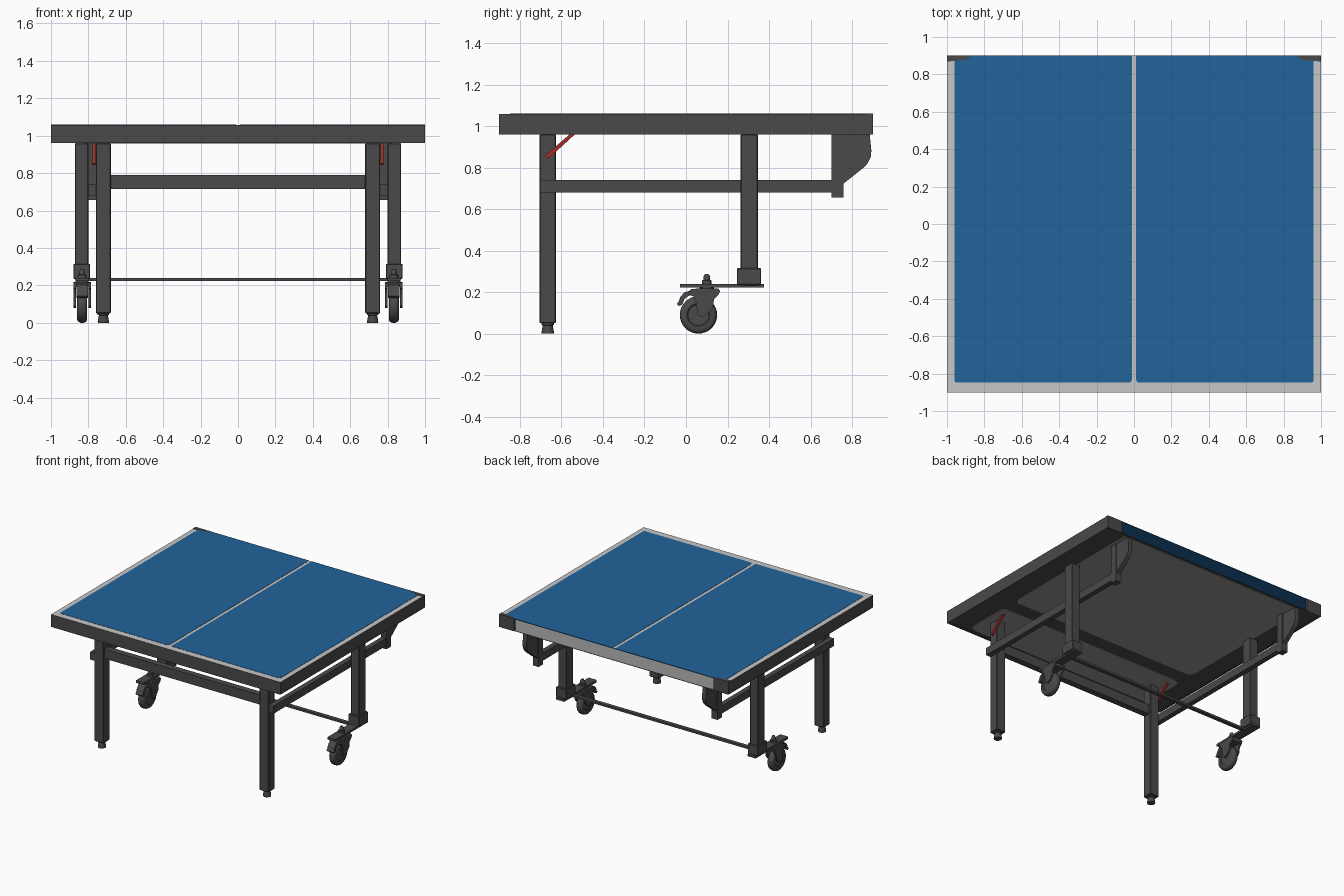
import bpy, bmesh, math
from mathutils import Matrix, Vector

if "Cube" in bpy.data.objects:
    bpy.data.objects.remove(bpy.data.objects["Cube"])


def mat(name, rgb):
    m = bpy.data.materials.new(name)
    m.diffuse_color = (*rgb, 1)
    m.use_nodes = True
    m.node_tree.nodes["Principled BSDF"].inputs["Base Color"].default_value = m.diffuse_color
    return m


DARK = mat("dark grey metal", (0.068, 0.068, 0.068))
BLUE = mat("blue playing surface", (0.016, 0.125, 0.33))
WHITE = mat("white lines", (0.58, 0.57, 0.57))
GREY = mat("mid grey board", (0.30, 0.30, 0.30))
RED = mat("red lever", (0.37, 0.026, 0.02))


def finish(name, bm, mats, mirror=False, smooth=False, rule=None):
    bmesh.ops.recalc_face_normals(bm, faces=bm.faces)
    if rule:
        bm.normal_update()
        for f in bm.faces:
            f.material_index = rule(f.normal)
    me = bpy.data.meshes.new(name)
    bm.to_mesh(me)
    bm.free()
    for m in mats:
        me.materials.append(m)
    ob = bpy.data.objects.new(name, me)
    bpy.context.collection.objects.link(ob)
    if mirror:
        ob.modifiers.new("mirror", 'MIRROR').use_clip = False
    if smooth:
        bpy.ops.object.select_all(action='DESELECT')
        ob.select_set(True)
        bpy.context.view_layer.objects.active = ob
        bpy.ops.object.shade_smooth_by_angle(angle=math.radians(40))
    return ob


def box(name, x, y, z, m=DARK, mirror=False, bevel=0, rule=None):
    bm = bmesh.new()
    bmesh.ops.create_cube(bm, size=1)
    for v in bm.verts:
        v.co = Vector([a + (b - a) * (c + 0.5) for (a, b), c in zip((x, y, z), v.co)])
    if bevel:
        bmesh.ops.bevel(bm, geom=bm.edges[:], offset=bevel, segments=1, affect='EDGES')
    return finish(name, bm, m if isinstance(m, list) else [m], mirror, rule=rule)


def prism(name, pts, lo, hi, axis, m=DARK, mirror=False):
    """Extrude an outline: axis 0 takes (y, z) points, axis 2 takes (x, y)."""
    bm = bmesh.new()
    place = (lambda p, h: (h, p[0], p[1])) if axis == 0 else (lambda p, h: (p[0], p[1], h))
    f = bm.faces.new([bm.verts.new(place(p, lo)) for p in pts])
    ext = bmesh.ops.extrude_face_region(bm, geom=[f])
    off = Vector(place((0, 0), hi - lo))
    bmesh.ops.translate(bm, vec=off, verts=[v for v in ext['geom'] if isinstance(v, bmesh.types.BMVert)])
    return finish(name, bm, [m], mirror)


def rounded(x0, x1, y0, y1, rf, rb=0):
    """Rectangle outline with rounded front corners and optional rounded back ones."""
    pts = []
    for cx, cy, r, a in ((x0, y0, rf, 180), (x1, y0, rf, 270), (x1, y1, rb, 0), (x0, y1, rb, 90)):
        if not r:
            pts.append((cx, cy))
            continue
        ox = cx + r if cx == x0 else cx - r
        oy = cy + r if cy == y0 else cy - r
        for i in range(5):
            t = math.radians(a + i * 22.5)
            pts.append((ox + r * math.cos(t), oy + r * math.sin(t)))
    return pts


def lathe(name, prof, centre, axis='Z', n=24, mirror=True):
    """Spin (radius, height) points about an axis through centre."""
    bm = bmesh.new()
    vs = [bm.verts.new((r, 0, h)) for r, h in prof]
    edges = [bm.edges.new(p) for p in zip(vs, vs[1:])]
    bmesh.ops.spin(bm, geom=vs + edges, cent=(0, 0, 0), axis=(0, 0, 1),
                   angle=math.tau, steps=n, use_duplicate=False)
    bmesh.ops.remove_doubles(bm, verts=bm.verts, dist=1e-5)
    rot = Matrix.Rotation(math.pi / 2, 4, 'Y') if axis == 'X' else Matrix()
    bm.transform(Matrix.Translation(centre) @ rot)
    return finish(name, bm, [DARK], mirror, smooth=True)


# Table top: thin sheet (white above, blue beneath) and two blue halves
box("top_sheet", (-1, 1), (-0.9, 0.9), (1.055, 1.058), [WHITE, BLUE, DARK],
    rule=lambda n: 0 if n.z > 0.5 else 1 if n.z < -0.5 or n.y > 0.5 else 2)
prism("blue_half", rounded(0.012, 0.96, -0.848, 0.9, 0.015), 1.057, 1.06, 2, BLUE, True)

# Apron around three sides, short returns at the open back
box("side_apron", (0.98, 1), (-0.9, 0.9), (0.96, 1.055), mirror=True)
box("front_apron", (-0.98, 0.98), (-0.9, -0.88), (0.96, 1.055))
box("back_return", (0.87, 0.98), (0.88, 0.9), (0.96, 1.055), mirror=True)
prism("corner_cap", [(1, 0.9), (0.865, 0.9), (0.9, 0.878), (1, 0.868)], 1.0565, 1.061, 2, DARK, True)

# Underside board with two rounded panels
box("under_board", (-0.98, 0.98), (-0.88, 0.9), (0.962, 0.965), [DARK, GREY],
    rule=lambda n: 1 if n.z > 0.5 else 0)
prism("under_panel_back", rounded(-0.83, 0.83, -0.35, 0.88, 0.05, 0.02), 0.958, 0.962, 2, GREY)
prism("under_panel_front", rounded(-0.83, 0.83, -0.85, -0.47, 0.05, 0.05), 0.958, 0.962, 2, GREY)

# Front legs, feet and cross rail
box("front_leg", (0.68, 0.76), (-0.705, -0.627), (0.05, 0.96), mirror=True, bevel=0.004)
lathe("front_foot", [(0, 0), (0.029, 0), (0.03, 0.006), (0.024, 0.04), (0.03, 0.042),
                     (0.03, 0.052), (0, 0.052)], (0.72, -0.666, 0), n=16)
box("front_rail", (-0.68, 0.68), (-0.69, -0.64), (0.715, 0.79))

# Side rails, rear posts and curved corner brackets
box("side_rail", (0.76, 0.80), (-0.70, 0.70), (0.68, 0.74), mirror=True)
box("rear_post", (0.755, 0.805), (0.70, 0.758), (0.655, 0.96), mirror=True)
prism("rear_bracket", [(0.758, 0.96), (0.885, 0.96), (0.893, 0.88), (0.89, 0.85), (0.875, 0.82),
                       (0.85, 0.795), (0.758, 0.722)], 0.765, 0.80, 0, DARK, True)

# Rear legs on sleeves, wheel plates and thin tie bar
box("rear_leg", (0.80, 0.872), (0.263, 0.347), (0.23, 0.96), mirror=True, bevel=0.004)
box("rear_leg_sleeve", (0.79, 0.88), (0.245, 0.362), (0.235, 0.315), mirror=True, bevel=0.003)
box("wheel_plate", (0.80, 0.87), (-0.03, 0.375), (0.222, 0.24), mirror=True)
box("tie_bar", (-0.80, 0.80), (0.25, 0.28), (0.224, 0.24))

# Casters: wheel, fork, brake pedal and stem
WX = 0.833
lathe("caster_wheel", [(0, -0.022), (0.05, -0.022), (0.055, -0.027), (0.075, -0.027), (0.085, -0.02),
                       (0.09, -0.008), (0.09, 0.008), (0.085, 0.02), (0.075, 0.027),
                       (0.055, 0.027), (0.05, 0.022), (0, 0.022)], (WX, 0.06, 0.09), 'X', 32)
cheek = [(0.02, 0.21), (0.05, 0.217), (0.155, 0.217), (0.165, 0.205), (0.155, 0.185), (0.135, 0.165),
         (0.13, 0.125), (0.105, 0.095), (0.075, 0.078), (0.055, 0.09), (0.048, 0.15), (0.035, 0.18),
         (0.015, 0.185)]
for nm, lo, hi in (("outer", 0.034, 0.047), ("inner", -0.047, -0.034)):
    prism("caster_fork_" + nm, cheek, WX + lo, WX + hi, 0, DARK, True)
box("caster_fork_top", (WX - 0.04, WX + 0.04), (0.025, 0.16), (0.19, 0.216), mirror=True)
prism("brake_pedal", [(0.05, 0.21), (0.02, 0.208), (-0.01, 0.197), (-0.028, 0.175), (-0.035, 0.155),
                      (-0.045, 0.142), (-0.035, 0.132), (-0.018, 0.14), (-0.008, 0.165),
                      (0.012, 0.182), (0.05, 0.19)], WX - 0.03, WX + 0.03, 0, DARK, True)
lathe("caster_stem", [(0, 0.212), (0.035, 0.212), (0.035, 0.222), (0.018, 0.226), (0.018, 0.238),
                      (0.024, 0.24), (0.024, 0.256), (0.016, 0.258), (0.016, 0.276),
                      (0.008, 0.288), (0, 0.288)], (WX, 0.10, 0), n=12)

# Red release levers beside the front legs
prism("release_lever", [(-0.678, 0.852), (-0.668, 0.843), (-0.655, 0.85), (-0.535, 0.96),
                        (-0.56, 0.96), (-0.675, 0.862)], 0.762, 0.778, 0, RED, True)
